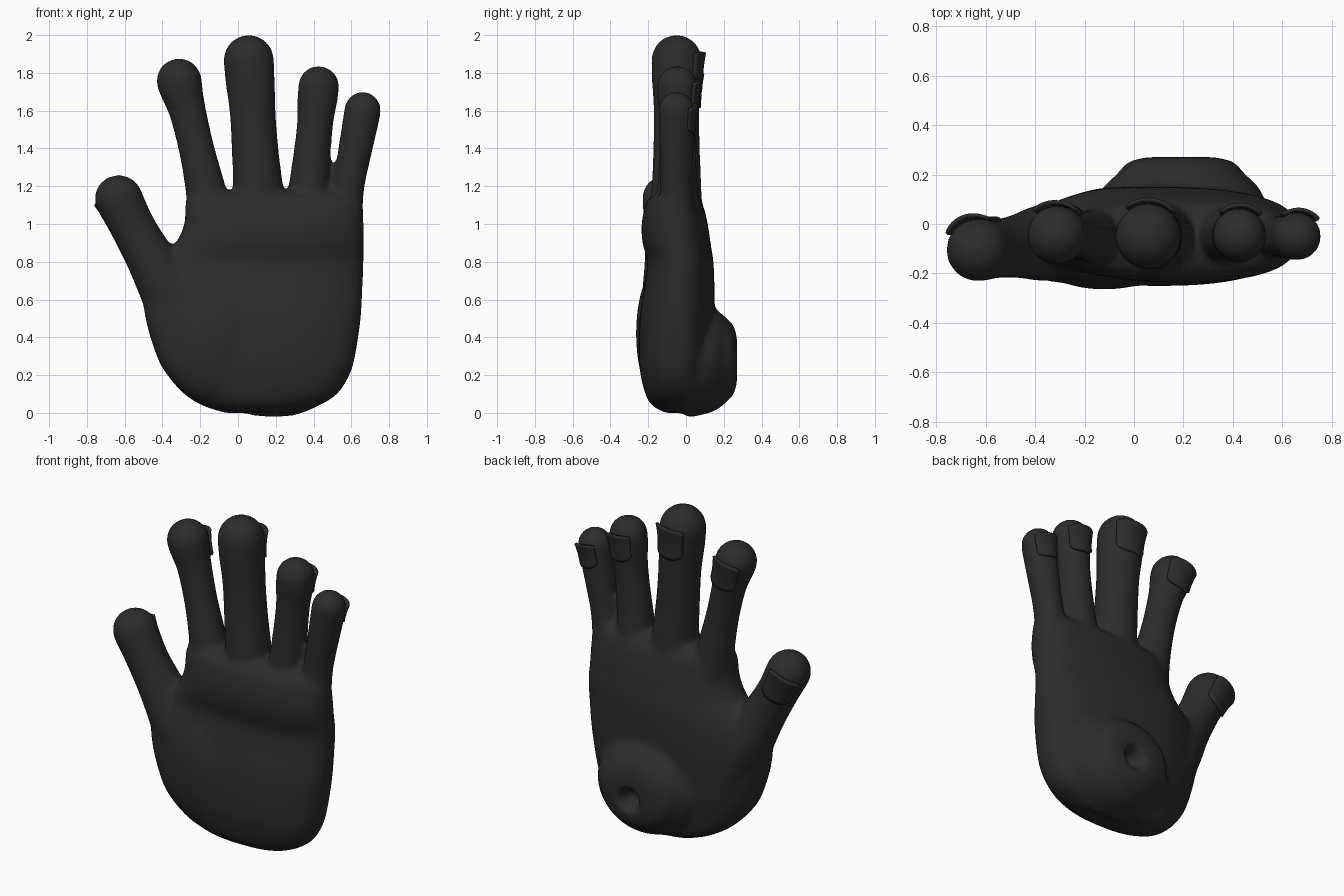
import bpy, bmesh
from math import sin, cos, pi, copysign, exp
from mathutils import Vector

if "Cube" in bpy.data.objects:
    bpy.data.objects.remove(bpy.data.objects["Cube"])

charcoal = bpy.data.materials.new("charcoal")
charcoal.use_nodes = True
COLOUR = (0.025, 0.025, 0.025, 1)
charcoal.diffuse_color = COLOUR
charcoal.node_tree.nodes["Principled BSDF"].inputs["Base Color"].default_value = COLOUR


def spline(rows, steps=5):
    """Smooth curve through rows of numbers (Catmull-Rom)."""
    pts = [Vector(r) for r in rows]
    pts = [pts[0] * 2 - pts[1]] + pts + [pts[-1] * 2 - pts[-2]]
    out = []
    for a, b, c, d in zip(pts, pts[1:], pts[2:], pts[3:]):
        for i in range(steps):
            t = i / steps
            out.append(0.5 * (2 * b + (c - a) * t + (2 * a - 5 * b + 4 * c - d) * t ** 2
                              + (3 * b - a - 3 * c + d) * t ** 3))
    return out + [pts[-2]]


def loft(bm, rings):
    """Closed skin through equal-sized rings of points."""
    rings = [[bm.verts.new(p) for p in ring] for ring in rings]
    n = len(rings[0])
    faces = [bm.faces.new((a[i], a[(i + 1) % n], b[(i + 1) % n], b[i]))
             for a, b in zip(rings, rings[1:]) for i in range(n)]
    faces += [bm.faces.new(rings[0]), bm.faces.new(rings[-1])]
    bmesh.ops.recalc_face_normals(bm, faces=faces)


def circle(n):
    return [2 * pi * i / n for i in range(n)]


def power(v, e):
    return copysign(abs(v) ** e, v)


def palm(bm):
    # height, right edge, left edge, front, back
    rows = [(0.0, -0.07, 0.33, -0.11, 0.10), (0.04, -0.19, 0.43, -0.18, 0.12),
            (0.1, -0.285, 0.525, -0.215, 0.125), (0.2, -0.375, 0.59, -0.24, 0.13),
            (0.3, -0.43, 0.62, -0.25, 0.14), (0.5, -0.49, 0.65, -0.245, 0.15),
            (0.68, -0.5, 0.66, -0.22, 0.15), (0.8, -0.42, 0.665, -0.205, 0.145),
            (0.9, -0.33, 0.665, -0.23, 0.13), (1.0, -0.285, 0.665, -0.235, 0.115),
            (1.1, -0.28, 0.66, -0.215, 0.09), (1.14, -0.27, 0.65, -0.19, 0.06),
            (1.17, -0.24, 0.63, -0.13, 0.02)]
    rings = []
    for z, x0, x1, y0, y1 in spline(rows):
        ring = []
        for a in circle(64):
            x = (x0 + x1) / 2 + (x1 - x0) / 2 * power(cos(a), 0.8)
            y = (y0 + y1) / 2 + (y1 - y0) / 2 * power(sin(a), 0.8)
            ring.append((x, y + 0.16 * min(0, x + 0.15), z))
        rings.append(ring)
    loft(bm, rings)


def wrist_bump(bm):
    rows = [(0.0, 0.38, 0.31), (0.14, 0.32, 0.275), (0.2, 0.26, 0.235),
            (0.25, 0.215, 0.185), (0.27, 0.14, 0.12)]
    loft(bm, [[(0.19 + rx * cos(a), y, 0.28 + rz * sin(a)) for a in circle(40)]
              for y, rx, rz in spline(rows)])


def thumb_pad(bm):
    pad = bmesh.ops.create_uvsphere(bm, u_segments=32, v_segments=20, radius=1)["verts"]
    bmesh.ops.scale(bm, vec=(0.27, 0.13, 0.36), verts=pad)
    bmesh.ops.translate(bm, vec=(-0.12, -0.135, 0.42), verts=pad)


def finger(bm, rows):
    """Tube along x, y, z, radius rows, closed by a round tip."""
    path = spline(rows)
    rings = []
    for i, p in enumerate(path):
        axis = (path[min(i + 1, len(path) - 1)] - path[max(i - 1, 0)]).to_3d().normalized()
        rings.append((p.to_3d(), axis, p[3]))
    centre, axis, r = rings[-1]
    for k in range(1, 8):
        a = k * pi / 16 if k < 7 else 0.47 * pi
        rings.append((centre + axis * r * sin(a), axis, r * cos(a)))
    out = []
    for c, ax, rad in rings:
        side = Vector((0, 1, 0)).cross(ax).normalized()
        up = ax.cross(side)
        out.append([c + (side * cos(a) + up * sin(a)) * rad for a in circle(32)])
    loft(bm, out)


def make(name, bm):
    me = bpy.data.meshes.new(name)
    bm.to_mesh(me)
    bm.free()
    me.materials.append(charcoal)
    ob = bpy.data.objects.new(name, me)
    bpy.context.collection.objects.link(ob)
    return ob


def nail(name, rows, facing):
    """Thin curved plate on the finger's back, lifting at its free edge."""
    tip, below = Vector(rows[-1]), Vector(rows[-2])
    axis = (tip - below).to_3d().normalized()
    r = tip[3]
    out = Vector(facing)
    out = (out - axis * out.dot(axis)).normalized()
    side = axis.cross(out)
    bm = bmesh.new()
    n, m = 12, 10
    grid = []
    for j in range(m + 1):
        row = []
        for i in range(n + 1):
            u, v = 2 * i / n - 1, j / m
            start = -1.15 + 0.25 * u ** 4
            end = 0.3 - 0.1 * u ** 4
            along = start + (end - start) * v
            a = u * 0.75
            rad = r * (0.975 + 0.14 * v * v)
            row.append(bm.verts.new(tip.to_3d() + axis * along * r
                                    + (out * cos(a) + side * sin(a)) * rad))
        grid.append(row)
    for a, b in zip(grid, grid[1:]):
        for i in range(n):
            bm.faces.new((a[i], b[i], b[i + 1], a[i + 1]))
    bmesh.ops.recalc_face_normals(bm, faces=bm.faces[:])
    ob = make(name, bm)
    mod = ob.modifiers.new("thickness", "SOLIDIFY")
    mod.thickness = 0.014
    mod.offset = 0
    for p in ob.data.polygons:
        p.use_smooth = True


# x, y, z, radius from root to tip, then the nail's facing direction
FINGERS = {
    "thumb": ([(-0.24, -0.06, 0.42, 0.16), (-0.355, -0.075, 0.63, 0.157),
               (-0.465, -0.09, 0.82, 0.13), (-0.555, -0.1, 0.98, 0.12),
               (-0.632, -0.105, 1.133, 0.128)], (-0.4, 1, 0)),
    "index": ([(-0.14, -0.05, 1.0, 0.12), (-0.175, -0.05, 1.2, 0.106), (-0.22, -0.048, 1.4, 0.095),
               (-0.268, -0.045, 1.6, 0.099), (-0.297, -0.045, 1.7, 0.114),
               (-0.312, -0.045, 1.757, 0.121)], (0, 1, 0)),
    "middle": ([(0.11, -0.05, 1.0, 0.14), (0.105, -0.05, 1.2, 0.132), (0.09, -0.05, 1.4, 0.124),
                (0.077, -0.05, 1.6, 0.122), (0.064, -0.05, 1.76, 0.131),
                (0.057, -0.05, 1.868, 0.134)], (0.1, 1, 0)),
    "ring": ([(0.36, -0.045, 1.0, 0.12), (0.375, -0.045, 1.2, 0.107), (0.395, -0.045, 1.4, 0.098),
              (0.41, -0.045, 1.55, 0.097), (0.42, -0.045, 1.65, 0.106),
              (0.427, -0.045, 1.728, 0.11)], (0.05, 1, 0)),
    "little": ([(0.555, -0.05, 1.0, 0.1), (0.585, -0.05, 1.2, 0.086), (0.622, -0.05, 1.4, 0.091),
                (0.647, -0.05, 1.53, 0.096), (0.66, -0.05, 1.603, 0.098)], (0.15, 1, 0)),
}

# hand: all fleshy parts fused into one skin
bm = bmesh.new()
palm(bm)
wrist_bump(bm)
thumb_pad(bm)
for rows, facing in FINGERS.values():
    finger(bm, rows)
hand = make("hand", bm)
fuse = hand.modifiers.new("fuse", "REMESH")
fuse.mode = "VOXEL"
fuse.voxel_size = 0.015
soften = hand.modifiers.new("soften", "SMOOTH")
soften.factor = 0.5
soften.iterations = 16
depsgraph = bpy.context.evaluated_depsgraph_get()
skin = bpy.data.meshes.new_from_object(hand.evaluated_get(depsgraph))
hand.modifiers.clear()
hand.data = skin

# dimple in the wrist bump
for v in skin.vertices:
    if v.co.y > 0.18:
        d = ((v.co.x - 0.21) ** 2 + (v.co.z - 0.25) ** 2) ** 0.5
        v.co.y -= 0.08 * exp(-(d / 0.06) ** 4)
for p in skin.polygons:
    p.use_smooth = True

for key, (rows, facing) in FINGERS.items():
    nail(key + "_nail", rows, facing)
